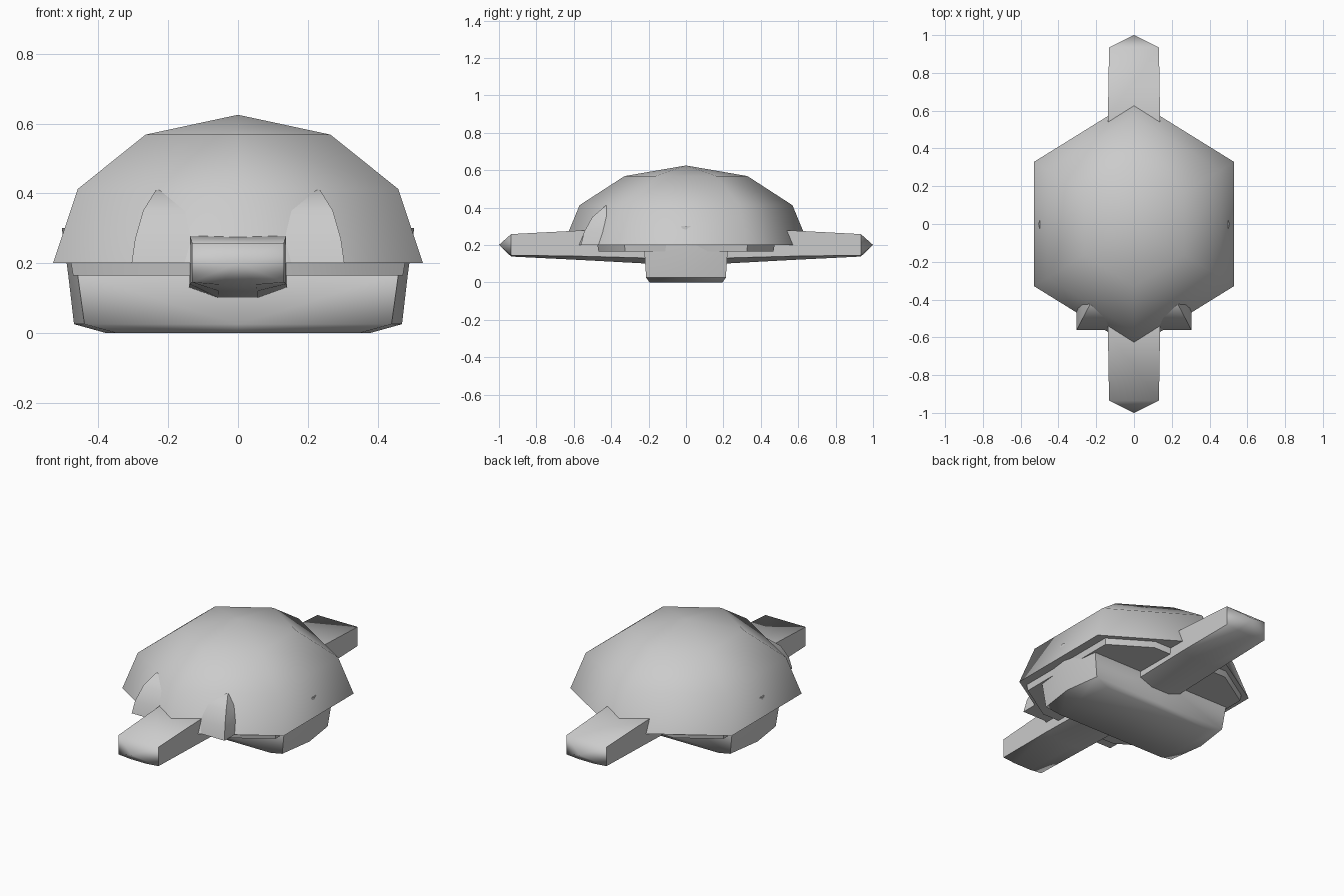
import bpy, bmesh
from math import sin, cos, radians

if "Cube" in bpy.data.objects:
    bpy.data.objects.remove(bpy.data.objects["Cube"])


def finish(bm, name, angle=50):
    bmesh.ops.recalc_face_normals(bm, faces=bm.faces)
    mesh = bpy.data.meshes.new(name)
    bm.to_mesh(mesh)
    bm.free()
    ob = bpy.data.objects.new(name, mesh)
    bpy.context.collection.objects.link(ob)
    bpy.ops.object.select_all(action='DESELECT')
    ob.select_set(True)
    bpy.context.view_layer.objects.active = ob
    bpy.ops.object.shade_smooth_by_angle(angle=radians(angle))
    return ob


def loft(name, rings, angle=50):
    """Skin a stack of equal-length rings; a one-point ring is a tip."""
    bm = bmesh.new()
    rows = [[bm.verts.new(p) for p in ring] for ring in rings]
    for a, b in zip(rows, rows[1:]):
        n = max(len(a), len(b))
        for i in range(n):
            j = (i + 1) % n
            if len(b) == 1:
                bm.faces.new((a[i], a[j], b[0]))
            elif len(a) == 1:
                bm.faces.new((a[0], b[j], b[i]))
            else:
                bm.faces.new((a[i], a[j], b[j], b[i]))
    for row in (rows[0], rows[-1]):
        if len(row) > 2:
            bm.faces.new(row)
    return finish(bm, name, angle)


# Six-sided domed shell, closed underneath
shell = []
for lat in (0, 30, 60):
    r, z = cos(radians(lat)), 0.2 + 0.425 * sin(radians(lat))
    shell.append([(0.612 * r * sin(radians(60 * k)), 0.657 * r * cos(radians(60 * k)), z)
                  for k in range(6)])
shell.append([(0, 0, 0.625)])
loft("shell", shell, 60)


# Head and tail: pointed bars with a rounded underside
def bar_ring(y, w, low, side, top):
    return [(-w, y, top), (w, y, top), (w, y, side), (w * 0.4, y, low),
            (-w * 0.4, y, low), (-w, y, side)]


for name, s in (("head", -1), ("tail", 1)):
    loft(name, [bar_ring(s * 0.2, 0.14, 0.10, 0.13, 0.29),
                bar_ring(s * 0.57, 0.138, 0.12, 0.14, 0.277),
                bar_ring(s * 0.935, 0.132, 0.138, 0.145, 0.258),
                [(0, s * 1.0, 0.2)]], 55)

for side, s in (("right", 1), ("left", -1)):
    # Broad feet under the body
    foot = []
    for z, x, tip, y in ((0, 0.35, 0.38, 0.195), (0.025, 0.44, 0.47, 0.213),
                         (0.17, 0.46, 0.487, 0.223), (0.3, 0.46, 0.505, 0.14)):
        foot.append([(0, -y, z), (s * x, -y, z), (s * tip, 0, z), (s * x, y, z), (0, y, z)])
    loft(side + "_foot", foot, 55)

    # Raised lumps on the front of the shell
    lump = []
    for z, x0, x1, y in ((0.2, 0.13, 0.305, -0.562), (0.27, 0.135, 0.295, -0.545),
                         (0.35, 0.15, 0.272, -0.5), (0.41, 0.21, 0.235, -0.43)):
        lump.append([(s * x0, y, z), (s * x1, y, z), (s * x1, y + 0.1, z), (s * x0, y + 0.1, z)])
    loft(side + "_front_lump", lump, 55)

# Thin belly plates below the shell rim, front and back
for name, s in (("front_belly_plate", -1), ("back_belly_plate", 1)):
    plate = []
    for z, k in ((0.165, 0.985), (0.21, 1.0)):
        plate.append([(x * k, s * y * k, z) for x, y in
                      ((-0.48, 0.03), (0.48, 0.03), (0.48, 0.33), (0.25, 0.475),
                       (-0.25, 0.475), (-0.48, 0.33))])
    loft(name, plate, 40)
